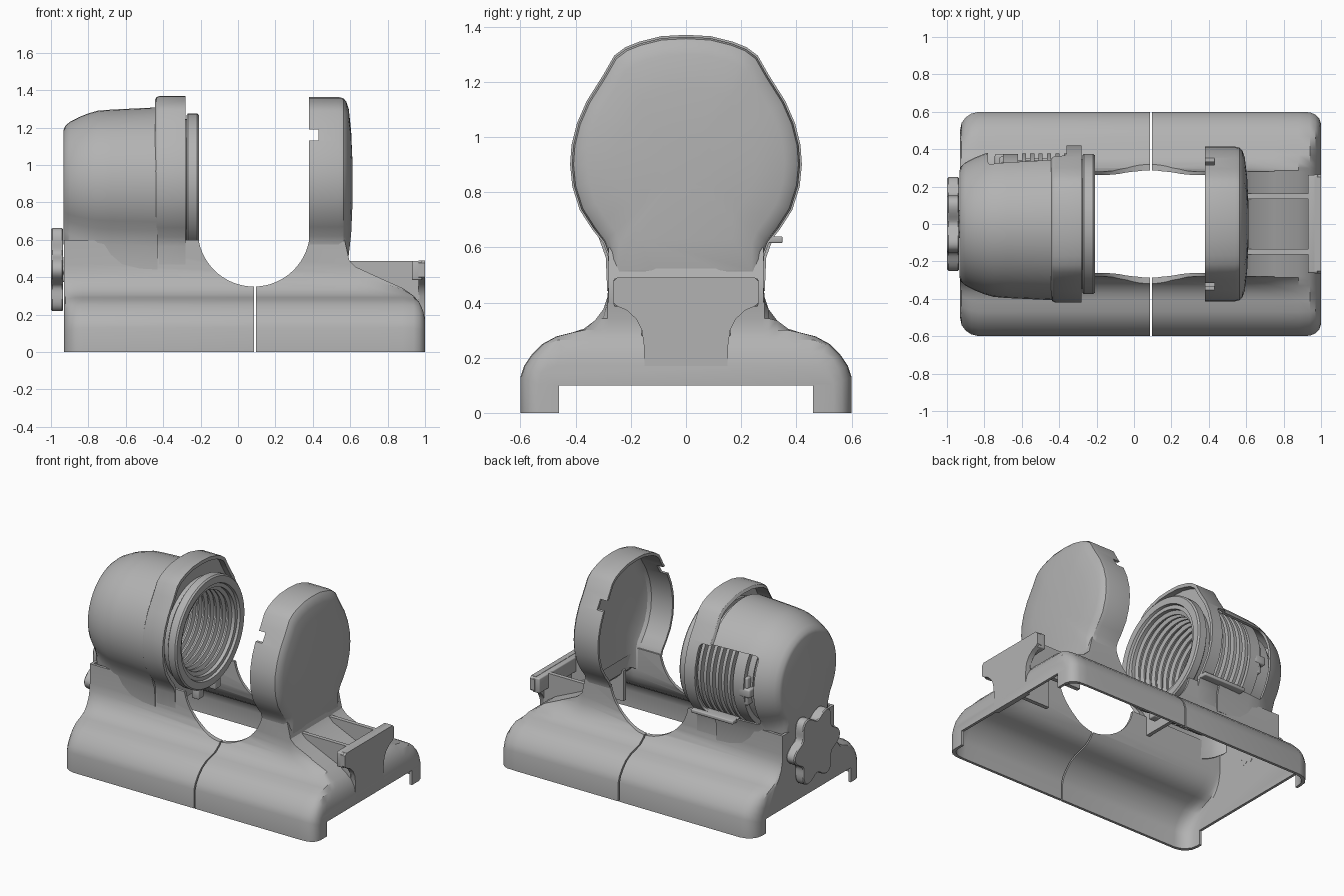
import bpy, bmesh, math
from mathutils import Vector

if "Cube" in bpy.data.objects:
    bpy.data.objects.remove(bpy.data.objects["Cube"], do_unlink=True)

grey = bpy.data.materials.new("light_grey")
grey.use_nodes = True
COLOUR = (0.45, 0.45, 0.45, 1)
grey.diffuse_color = COLOUR
grey.node_tree.nodes["Principled BSDF"].inputs["Base Color"].default_value = COLOUR

T = 0.018       # shell thickness
AXIS_Z = 0.9    # height of the barrel axis


def finish(bm, name):
    bmesh.ops.remove_doubles(bm, verts=bm.verts, dist=0.0005)
    bmesh.ops.recalc_face_normals(bm, faces=bm.faces)
    mesh = bpy.data.meshes.new(name)
    bm.to_mesh(mesh)
    bm.free()
    mesh.materials.append(grey)
    ob = bpy.data.objects.new(name, mesh)
    bpy.context.scene.collection.objects.link(ob)
    return ob


def loft(name, sections):
    """Skin closed (y, z) rings placed at given x, with flat ends."""
    bm = bmesh.new()
    rings = [[bm.verts.new((x, y, z)) for y, z in pts] for x, pts in sections]
    n = len(rings[0])
    for a, b in zip(rings, rings[1:]):
        for i in range(n):
            j = (i + 1) % n
            bm.faces.new((a[i], a[j], b[j], b[i]))
    bm.faces.new(rings[0])
    bm.faces.new(rings[-1])
    return finish(bm, name)


def box(name, x0, x1, y0, y1, z0, z1, bevel=0):
    bm = bmesh.new()
    bmesh.ops.create_cube(bm, size=1)
    for v in bm.verts:
        v.co = Vector(((x0 + x1) / 2 + v.co.x * (x1 - x0),
                       (y0 + y1) / 2 + v.co.y * (y1 - y0),
                       (z0 + z1) / 2 + v.co.z * (z1 - z0)))
    if bevel:
        bmesh.ops.bevel(bm, geom=bm.edges[:], offset=bevel, segments=3,
                        profile=0.5, affect='EDGES')
    return finish(bm, name)


def lathe(name, profile, steps=72):
    """Revolve (x, r) points about the barrel axis."""
    bm = bmesh.new()
    verts = [bm.verts.new((x, 0, AXIS_Z + r)) for x, r in profile]
    edges = [bm.edges.new(p) for p in zip(verts, verts[1:])]
    bmesh.ops.spin(bm, geom=verts + edges, cent=(0, 0, AXIS_Z), axis=(1, 0, 0),
                   angle=math.tau, steps=steps, use_duplicate=False)
    return finish(bm, name)


def cut(ob, *cutters):
    for c in cutters:
        c.hide_render = True
        mod = ob.modifiers.new("cut", 'BOOLEAN')
        mod.operation = 'DIFFERENCE'
        mod.solver = 'EXACT'
        mod.object = c
        bpy.context.view_layer.objects.active = ob
        bpy.ops.object.modifier_apply(modifier=mod.name)
        bpy.data.objects.remove(c, do_unlink=True)


def mirrored(half):
    return half + [(-y, z) for y, z in reversed(half)]


# Base: flared skirt running up into a narrow neck
SKIRT = [(.6, 0), (.6, .13), (.587, .17), (.56, .21), (.52, .25), (.47, .277),
         (.41, .292), (.37, .305), (.33, .335), (.3, .375), (.285, .42),
         (.28, .47), (.28, .8)]
# x, corner inset, roof height
STATIONS = [(-.93, .1, 1), (-.922, .06, 1), (-.9, .03, 1), (-.87, .01, 1),
            (-.83, 0, 1), (.57, 0, 1), (.595, 0, .49), (.63, 0, .455),
            (.75, 0, .4), (.88, 0, .342), (.94, .003, .3), (.97, .015, .265),
            (.99, .035, .22), (1, .065, .17)]


def base_solid(name, t):
    sections = []
    for x, inset, roof in STATIONS:
        top = (.6 if t == 0 else .8) if roof == 1 else roof - 1.3 * t
        half = []
        for y, z in SKIRT:
            w = (y - .28) / .32
            z2 = z - t - (inset * .4 * w if z > 0 else 0)
            half.append((y - t - inset * w, min(z2, top)))
        sections.append((.035 + (x - .035) * (1 - t / .965), mirrored(half)))
    return loft(name, sections)


base = base_solid("base_shell", 0)
saddle = [(-.215, 1.5), (.385, 1.5)]
saddle += [(.085 + .3 * math.cos(a), .65 - .3 * math.sin(a))
           for a in [math.pi * i / 32 for i in range(33)]]
bm = bmesh.new()
front = bm.faces.new([bm.verts.new((x, -.8, z)) for x, z in saddle])
ext = bmesh.ops.extrude_face_region(bm, geom=[front])
bmesh.ops.translate(bm, vec=(0, 1.6, 0),
                    verts=[g for g in ext["geom"] if isinstance(g, bmesh.types.BMVert)])
saddle_cut = finish(bm, "saddle_cut")
cut(base, base_solid("base_inner", T), saddle_cut,
    box("seam_cut", .086, .095, -1, 1, -.1, 1),
    box("foot_cut", -1.2, 1.2, -.46, .46, -.1, .1))

# Rounded outline with a flattened crown and a neck, shared by cover and flange
CROWN = [(0, 1.37), (.09, 1.365), (.17, 1.345), (.22, 1.325), (.26, 1.295),
         (.3, 1.225), (.36, 1.13), (.395, 1.05), (.415, .97), (.42, .9),
         (.412, .82), (.385, .735), (.34, .665), (.3, .615), (.282, .565), (.28, .45)]
ROUND = [(.4 * math.sin(a), AXIS_Z + .4 * math.cos(a))
         for a in [math.radians(8 * i) for i in range(17)]]
ROUND += [(.285, .57), (.28, .45)]


def outline(half, s, drop=0):
    pts = [(y * s, AXIS_Z + (z - AXIS_Z) * s) for y, z in half]
    pts[-1] = (pts[-1][0], pts[-1][1] - drop)
    return mirrored(pts[1:])[::-1] if half is None else mirrored(pts)


def shell(name, half, outer, inner):
    ob = loft(name, [(x, outline(half, s)) for x, s in outer])
    cut(ob, loft("inner", [(x, outline(half, s, .2)) for x, s in inner]))
    return ob


# Dished end cover with a pair of slots
cover = shell("end_cover", CROWN,
              [(.38, .985), (.54, .985), (.565, .97), (.58, .93), (.592, .85),
               (.605, .6), (.612, .25)],
              [(.3, .945), (.54, .945), (.56, .91), (.575, .82), (.59, .55), (.595, .25)])
cut(cover, box("slot_cut", .3, .43, -.6, .6, 1.13, 1.19))


def window():
    return box("window_cut", -.78, -.36, .12, .6, .64, 1.12, .03)


# Motor housing with side window, and its raised flange
housing = shell("motor_housing", ROUND,
                [(-.932, .72), (-.925, .77), (-.9, .825), (-.85, .89), (-.8, .94),
                 (-.75, .975), (-.68, .99), (-.43, 1.02)],
                [(-.912, .7), (-.88, .8), (-.83, .87), (-.75, .93), (-.68, .95), (-.4, .975)])
cut(housing, window())
flange = shell("housing_flange", CROWN,
               [(-.445, .95), (-.435, .985), (-.42, 1), (-.28, 1)],
               [(-.5, .95), (-.2, .95)])
cut(flange, window())
bulkhead = loft("flange_bulkhead", [(x, outline(CROWN, .96)) for x in (-.345, -.32)])
cut(bulkhead, lathe("bore_cut", [(-.5, 0), (-.5, .33), (-.2, .33), (-.2, 0)]))

# Barrel: finned outside, ridged bore
prof = [(-.73, 0), (-.73, .32), (-.7, .34), (-.7, .375), (-.62, .375), (-.62, .34)]
for i in range(6):
    x = -.6 + .045 * i
    prof += [(x, .34), (x, .378), (x + .022, .378), (x + .022, .34)]
prof += [(-.275, .345), (-.275, .367), (-.268, .375), (-.218, .375), (-.208, .366),
         (-.208, .32), (-.225, .315), (-.225, .29)]
for i in range(9):
    x = -.25 - .045 * i
    prof += [(x, .29), (x - .008, .265), (x - .02, .265), (x - .028, .29)]
prof += [(-.68, .29), (-.68, 0)]
lathe("finned_barrel", prof, 96)
lathe("motor_end", [(-.87, 0), (-.87, .24), (-.85, .29), (-.82, .31), (-.72, .31), (-.72, 0)])

# Small fittings in the window and under the barrel
box("window_latch", -.745, -.66, .3, .375, .84, .9, .012)
box("window_latch_stem", -.72, -.69, .28, .36, .78, .97, .01)
box("window_ledge", -.6, -.28, .27, .35, .615, .64, .006)
for y in (-.09, .09):
    box("barrel_clip", -.27, -.215, y - .03, y + .03, .48, .55, .008)

# Six-lobed hand knob on the left-hand end
star = []
for i in range(96):
    a = math.tau * i / 96
    r = .215 + .035 * math.cos(6 * a)
    star.append((r * math.cos(a), r * math.sin(a)))
loft("star_knob", [(x, [(y * s, .44 + z * s) for y, z in star])
                   for x, s in ((-1, .97), (-.993, 1), (-.942, 1), (-.935, .97))])
loft("knob_shaft", [(x, [(y * .3, .44 + z * .3) for y, z in star]) for x in (-.95, -.91)])

# End bracket with two ribs
BRACKET = [(.25, .49), (.265, .475), (.265, .4), (.25, .387), (.215, .372),
           (.18, .34), (.16, .3), (.152, .24), (.15, .1)]
loft("end_plate", [(x, mirrored(BRACKET)) for x in (.965, 1)])
box("bracket_bar", .93, .985, -.262, .262, .385, .488, .008)
for y in (-.148, .148):
    box("bracket_rib", .57, .97, y - .014, y + .014, .28, .488)

# Smooth shading with crisp edges
for ob in bpy.context.scene.objects:
    if ob.type == 'MESH' and ob.data.materials and ob.data.materials[0] == grey:
        ob.select_set(True)
        bpy.context.view_layer.objects.active = ob
bpy.ops.object.shade_smooth_by_angle(angle=math.radians(32))
